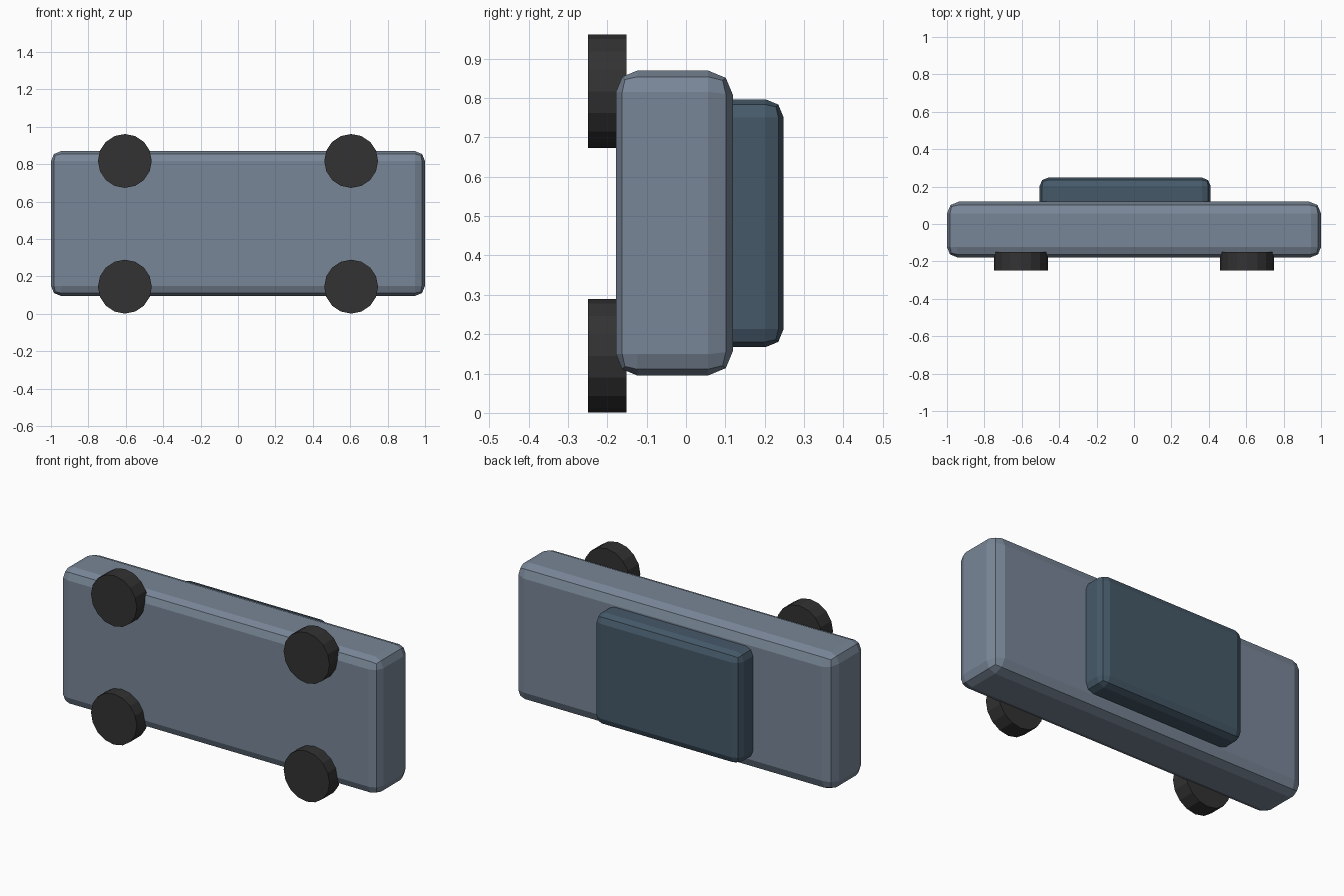
import bpy, bmesh, math
from mathutils import Matrix, Vector

if "Cube" in bpy.data.objects:
    bpy.data.objects.remove(bpy.data.objects["Cube"])


def material(name, colour):
    m = bpy.data.materials.new(name)
    m.diffuse_color = (*colour, 1)
    m.use_nodes = True
    m.node_tree.nodes["Principled BSDF"].inputs["Base Color"].default_value = m.diffuse_color
    return m


def add_object(name, bm, mat):
    mesh = bpy.data.meshes.new(name)
    bm.to_mesh(mesh)
    bm.free()
    mesh.materials.append(mat)
    obj = bpy.data.objects.new(name, mesh)
    bpy.context.collection.objects.link(obj)
    return obj


def rounded_box(name, lo, hi, width, mat, side_weight=1.0):
    """Box with two-step rounded edges; the back rim has the full width."""
    lo, hi = Vector(lo), Vector(hi)
    bm = bmesh.new()
    bmesh.ops.create_cube(bm, size=1)
    bmesh.ops.scale(bm, vec=hi - lo, verts=bm.verts)
    bmesh.ops.translate(bm, vec=(lo + hi) / 2, verts=bm.verts)
    weight = bm.edges.layers.float.new("bevel_weight_edge")
    for e in bm.edges:
        back = all(abs(v.co.y - hi.y) < 1e-4 for v in e.verts)
        e[weight] = 1.0 if back else side_weight
    obj = add_object(name, bm, mat)
    bevel = obj.modifiers.new("rounding", "BEVEL")
    bevel.limit_method = "WEIGHT"
    bevel.width = width
    bevel.segments = 2


paint = material("slate blue paint", (0.19, 0.24, 0.31))
glass = material("dark teal", (0.06, 0.10, 0.14))
rubber = material("black rubber", (0.032, 0.032, 0.032))

# Main body and raised cabin
rounded_box("body", (-1, -0.178, 0.095), (1, 0.12, 0.87), 0.064, paint, 0.85)
rounded_box("cabin", (-0.505, 0.03, 0.167), (0.41, 0.248, 0.797), 0.046, glass)

# Four wheels on the underside
for side, z in (("lower", 0.145), ("upper", 0.817)):
    for end, x in (("left", -0.605), ("right", 0.605)):
        bm = bmesh.new()
        bmesh.ops.create_cone(
            bm, cap_ends=True, segments=16, radius1=0.144, radius2=0.144, depth=0.098,
            matrix=Matrix.Translation((x, -0.2, z)) @ Matrix.Rotation(math.pi / 2, 4, "X"))
        add_object(f"wheel_{side}_{end}", bm, rubber)
